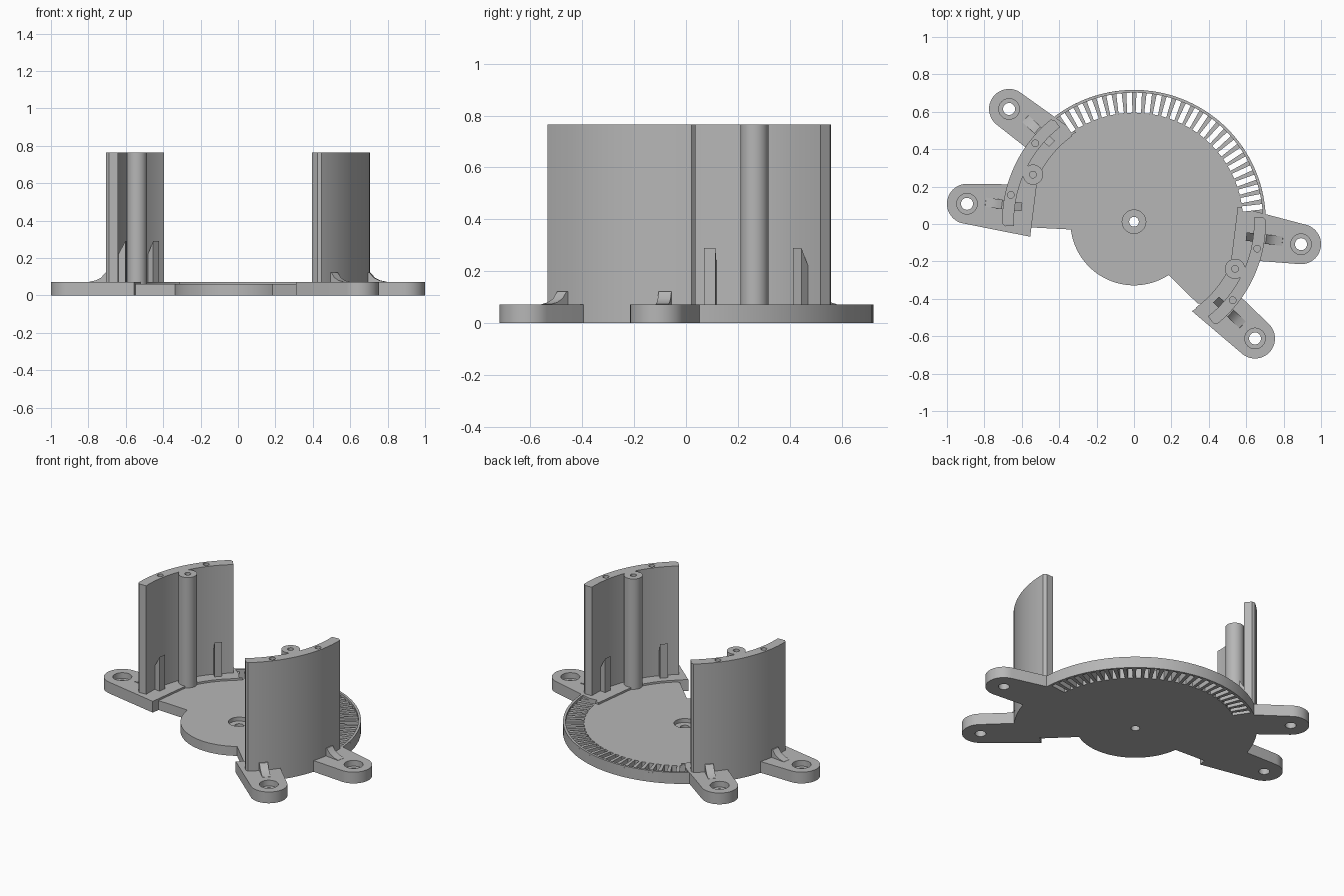
import bpy, bmesh, math
from mathutils import Vector, Matrix

cube = bpy.data.objects.get("Cube")
if cube:
    bpy.data.objects.remove(cube, do_unlink=True)

CENTRE = Vector((0, 0.012))
OUTER, INNER = 0.705, 0.642
PAD_TOP, DECK_TOP, TOWER_TOP = 0.072, 0.06, 0.765

grey = bpy.data.materials.new("plain grey")
grey.use_nodes = True
colour = (0.47, 0.47, 0.47, 1)
grey.diffuse_color = colour
grey.node_tree.nodes["Principled BSDF"].inputs["Base Color"].default_value = colour


def polar(r, deg, c=CENTRE):
    a = math.radians(deg)
    return Vector((c[0] + r * math.cos(a), c[1] + r * math.sin(a)))


def arc(r, a0, a1, c=CENTRE, step=3):
    n = max(2, round(abs(a1 - a0) / step))
    return [polar(r, a0 + (a1 - a0) * i / n, c) for i in range(n + 1)]


def circle(r, c, n=48):
    return [polar(r, 360 * i / n, c) for i in range(n)]


def hull(points):
    """Convex outline, counter-clockwise."""
    pts = sorted((p[0], p[1]) for p in points)

    def half(seq):
        out = []
        for p in seq:
            while len(out) > 1 and ((out[-1][0] - out[-2][0]) * (p[1] - out[-2][1])
                                    - (out[-1][1] - out[-2][1]) * (p[0] - out[-2][0])) <= 1e-9:
                out.pop()
            out.append(p)
        return out[:-1]
    return half(pts) + half(pts[::-1])


def solid(name, rings):
    """Each ring is (outline, bottom, top); all go into one object."""
    bm = bmesh.new()
    for outline, z0, z1 in rings:
        f = bm.faces.new([bm.verts.new((p[0], p[1], z0)) for p in outline])
        top = bmesh.ops.extrude_face_region(bm, geom=[f])["geom"]
        for v in top:
            if isinstance(v, bmesh.types.BMVert):
                v.co.z = z1
    return finish(name, bm)


def finish(name, bm):
    bmesh.ops.recalc_face_normals(bm, faces=bm.faces)
    me = bpy.data.meshes.new(name)
    bm.to_mesh(me)
    bm.free()
    me.materials.append(grey)
    ob = bpy.data.objects.new(name, me)
    bpy.context.collection.objects.link(ob)
    return ob


def fin(name, profile, width, deg, flip):
    """Radial (r, z) profile given a width and swung to an angle."""
    bm = bmesh.new()
    f = bm.faces.new([bm.verts.new((r, -width / 2, z)) for r, z in profile])
    top = bmesh.ops.extrude_face_region(bm, geom=[f])["geom"]
    for v in top:
        if isinstance(v, bmesh.types.BMVert):
            v.co.y = width / 2
    place = Matrix.Translation((*CENTRE, 0)) @ Matrix.Rotation(math.radians(deg + flip), 4, 'Z')
    bm.transform(place)
    return finish(name, bm)


def combine(ob, tool, operation):
    bpy.context.view_layer.objects.active = ob
    mod = ob.modifiers.new("combine", 'BOOLEAN')
    mod.operation, mod.solver, mod.object = operation, 'EXACT', tool
    bpy.ops.object.modifier_apply(modifier=mod.name)
    bpy.data.objects.remove(tool, do_unlink=True)


parts = []

# Round deck: large sector behind, small round lobe in front
outline = (arc(OUTER, -40, 182) + [Vector((-0.52, -0.02))]
           + arc(0.34, 187, 303) + [Vector((0.34, -0.425))])
base = solid("base_deck", [(outline, 0, DECK_TOP)])

# Raised rim behind the slots
rim = arc(OUTER, 0, 130) + arc(0.69, 130, 0)
combine(base, solid("rim", [(rim, 0, PAD_TOP)]), 'UNION')

# Raised pads with rounded mounting ears
EARS = {0: [(-0.668, 0.615), (-0.893, 0.108)], 180: [(0.647, -0.612), (0.893, -0.108)]}
ROOTS = [[(-0.31, 0.49), (-0.51, 0.355)], [(-0.52, 0.21), (-0.555, -0.068)]]
for flip, ears in EARS.items():
    s = -1 if flip else 1
    for ear, root in zip(ears, ROOTS):
        corners = [(s * x, (0.024 - y) if flip else y) for x, y in root]
        combine(base, solid("ear", [(hull(circle(0.107, ear) + corners), 0, PAD_TOP)]), 'UNION')
    band = arc(OUTER, 128 + flip, 182 + flip) + arc(0.565, 182 + flip, 126 + flip)
    combine(base, solid("band", [(band, 0, PAD_TOP)]), 'UNION')

# Radial slots
slots = []
for i in range(27):
    a = 6.7 + 4.5 * i
    d = polar(1, a, (0, 0))
    side = Vector((-d.y, d.x)) * 0.0145
    p, q = CENTRE + d * 0.583, CENTRE + d * 0.69
    slots.append(([p - side, q - side, q + side, p + side], -0.1, 0.2))
combine(base, solid("slots", slots), 'DIFFERENCE')

# Counterbored holes in the ears and the hub
bores, drills = [], []
for c, wide, narrow in [(e, 0.055, 0.032) for ears in EARS.values() for e in ears] + [(CENTRE, 0.063, 0.026)]:
    bores.append((circle(wide, c), 0.035, 0.2))
    drills.append((circle(narrow, c), -0.1, 0.2))
combine(base, solid("bores", bores), 'DIFFERENCE')
combine(base, solid("drills", drills), 'DIFFERENCE')
parts.append(base)

# Curved towers
for flip, side in ((0, "right"), (180, "left")):
    a0, a1 = 128 + flip, 182 + flip
    wall = (arc(OUTER, a0 + 1.2, a1 - 1.2, step=2) + [polar(0.69, a1)]
            + arc(INNER, a1, a0, step=2) + [polar(0.69, a0)])
    tower = solid(side + "_tower_wall", [(wall, PAD_TOP - 0.01, TOWER_TOP)])
    post = polar(0.596, 155 + flip)
    combine(tower, solid("post", [(circle(0.054, post, 32), DECK_TOP - 0.01, TOWER_TOP)]), 'UNION')

    # Screw holes in the top
    spots = [post, polar(0.674, 141.5 + flip), polar(0.674, 167.7 + flip)]
    combine(tower, solid("screws", [(circle(0.018, c, 20), TOWER_TOP - 0.12, 1) for c in spots]),
            'DIFFERENCE')
    parts.append(tower)

    # Curved outer braces and sloped inner clips
    for label, deg in (("rear", 136.5), ("front", 172.5)):
        if flip:
            label = "front" if label == "rear" else "rear"
        brace = [(0.69, 0.06), (0.81, 0.06), (0.8, 0.073), (0.765, 0.08),
                 (0.735, 0.095), (0.712, 0.122), (0.69, 0.122)]
        parts.append(fin(f"{side}_{label}_brace", brace, 0.05, deg, flip))
        clip = [(0.605, 0.06), (0.65, 0.06), (0.65, 0.205), (0.64, 0.225), (0.605, 0.29)]
        parts.append(fin(f"{side}_{label}_clip", clip, 0.045, deg, flip))

# Smooth curves, keep edges crisp
bpy.ops.object.select_all(action='DESELECT')
for ob in parts:
    ob.select_set(True)
bpy.context.view_layer.objects.active = base
bpy.ops.object.shade_smooth_by_angle(angle=math.radians(30))
